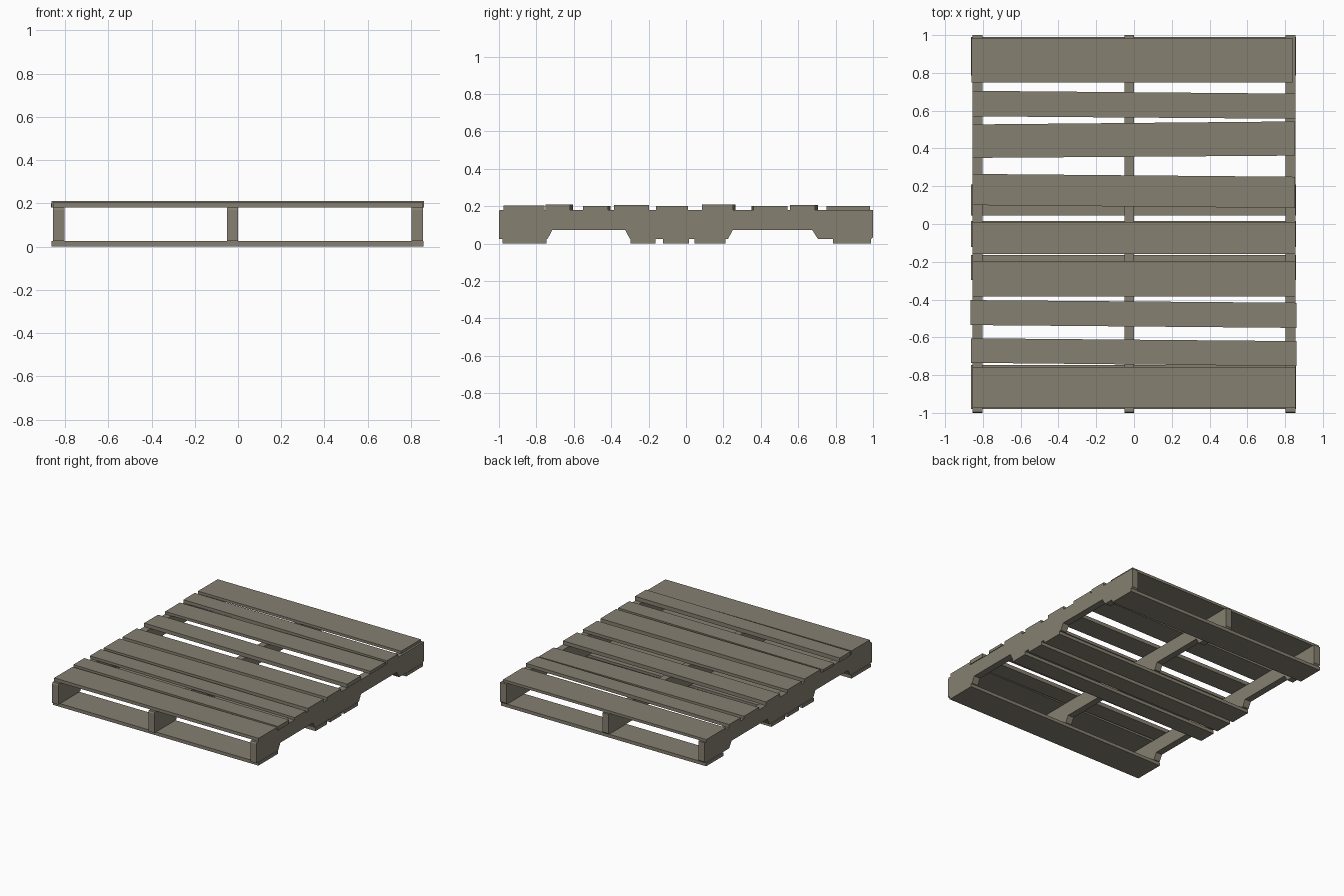
import bpy, bmesh

wood = bpy.data.materials.new("weathered wood")
wood.diffuse_color = (0.24, 0.215, 0.165, 1)


def prism(name, outline, place, depth):
    """Extrude a 2D outline; place(u, v, w) maps it into 3D."""
    bm = bmesh.new()
    lo, hi = ([bm.verts.new(place(u, v, w)) for u, v in outline] for w in depth)
    n = len(outline)
    bm.faces.new(lo)
    bm.faces.new(hi[::-1])
    for i in range(n):
        j = (i + 1) % n
        bm.faces.new((lo[i], hi[i], hi[j], lo[j]))
    bmesh.ops.recalc_face_normals(bm, faces=bm.faces)
    me = bpy.data.meshes.new(name)
    bm.to_mesh(me)
    bm.free()
    me.materials.append(wood)
    ob = bpy.data.objects.new(name, me)
    bpy.context.collection.objects.link(ob)
    return ob


def board(name, x0, x1, left, right, z0, z1):
    outline = [(x0, left[0]), (x1, right[0]), (x1, right[1]), (x0, left[1])]
    return prism(name, outline, lambda u, v, w: (u, v, w), (z0, z1))


# Notched stringers
profile = [(-1, 0.025), (-0.74, 0.025), (-0.715, 0.072), (-0.325, 0.072),
           (-0.30, 0.025), (0.225, 0.025), (0.25, 0.072), (0.675, 0.072),
           (0.705, 0.025), (0.99, 0.025), (1, 0.035), (1, 0.18), (-0.995, 0.18), (-1, 0.17)]
for name, x0, x1 in (("left", -0.855, -0.803), ("middle", -0.05, 0.0), ("right", 0.803, 0.855)):
    prism(name + "_stringer", profile, lambda u, v, w: (w, u, v), (x0, x1))

# Top deck boards: x range, y range at left end, y range at right end, top height
top = [(-0.86, 0.84, (0.75, 0.985), (0.75, 0.985), 0.20),
       (-0.855, 0.855, (0.57, 0.705), (0.557, 0.69), 0.205),
       (-0.855, 0.853, (0.35, 0.527), (0.362, 0.543), 0.20),
       (-0.855, 0.853, (0.10, 0.265), (0.085, 0.25), 0.208),
       (-0.855, 0.855, (-0.16, 0.01), (-0.16, 0.01), 0.202),
       (-0.855, 0.855, (-0.385, -0.197), (-0.385, -0.197), 0.205),
       (-0.865, 0.86, (-0.535, -0.403), (-0.55, -0.417), 0.20),
       (-0.863, 0.861, (-0.735, -0.605), (-0.752, -0.62), 0.21),
       (-0.855, 0.855, (-0.975, -0.757), (-0.975, -0.757), 0.204)]
for i, (x0, x1, left, right, z) in enumerate(top):
    board(f"top_board_{i + 1}", x0, x1, left, right, 0.18, z)

# Bottom deck boards
bottom = [(-0.98, -0.747), (-0.297, -0.163), (-0.122, 0.015), (0.045, 0.21), (0.785, 0.99)]
for i, y in enumerate(bottom):
    board(f"bottom_board_{i + 1}", -0.862, 0.857, y, y, 0.0, 0.025)
